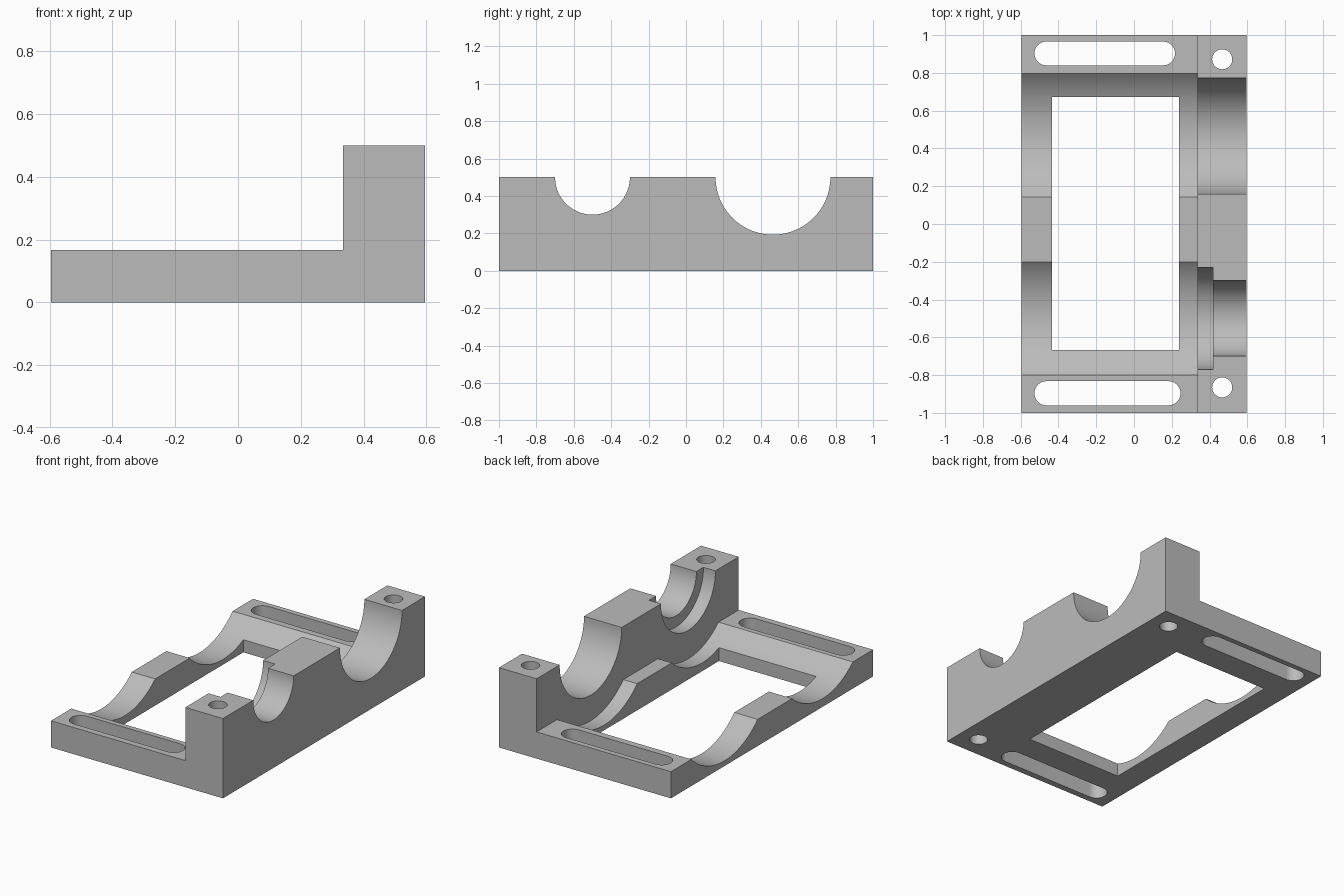
import bpy
import bmesh
import math
from mathutils import Matrix, Vector

cube = bpy.data.objects.get("Cube")
if cube:
    bpy.data.objects.remove(cube, do_unlink=True)

HALF_X, HALF_Y = 0.596, 1.0
WALL_X = 0.335            # inner face of the bearing wall
BASE_H, AXIS_Z = 0.167, 0.5


def prism(name, outline, direction):
    """Closed solid made by extruding a planar outline along a direction."""
    bm = bmesh.new()
    face = bm.faces.new([bm.verts.new(p) for p in outline])
    top = bmesh.ops.extrude_face_region(bm, geom=[face])["geom"]
    moved = [v for v in top if isinstance(v, bmesh.types.BMVert)]
    bmesh.ops.translate(bm, verts=moved, vec=Vector(direction))
    bmesh.ops.recalc_face_normals(bm, faces=bm.faces[:])
    mesh = bpy.data.meshes.new(name)
    bm.to_mesh(mesh)
    bm.free()
    obj = bpy.data.objects.new(name, mesh)
    bpy.context.collection.objects.link(obj)
    return obj


def arc(radius, start, end, steps):
    angles = [start + (end - start) * i / steps for i in range(steps + 1)]
    return [(radius * math.cos(a), radius * math.sin(a)) for a in angles]


def cross_bore(name, y, radius, x0, x1):
    """Round cutter lying along x, centred on the bearing axis."""
    ring = arc(radius, 0, math.tau, 96)[:-1]
    return prism(name, [(x0, y + a, AXIS_Z + b) for a, b in ring], (x1 - x0, 0, 0))


def slot(name, x0, x1, y, radius):
    """Upright cutter with rounded ends; a plain hole when x0 equals x1."""
    right = [(x1 + a, y + b, -0.1) for a, b in arc(radius, -math.pi / 2, math.pi / 2, 20)]
    left = [(x0 + a, y + b, -0.1) for a, b in arc(radius, math.pi / 2, 1.5 * math.pi, 20)]
    if x0 == x1:
        right, left = right[:-1], left[:-1]
    return prism(name, right + left, (0, 0, 0.8))


# L-shaped body: flat base with a tall bearing wall along the left side
profile = [(-HALF_X, 0), (HALF_X, 0), (HALF_X, AXIS_Z),
           (WALL_X, AXIS_Z), (WALL_X, BASE_H), (-HALF_X, BASE_H)]
body = prism("gearbox_bracket", [(x, -HALF_Y, z) for x, z in profile],
             (0, 2 * HALF_Y, 0))

cutters = []

# Wide gear clearance troughs across the base
for label, y, half_width in (("front", -0.5, 0.3), ("back", 0.47, 0.328)):
    radius = math.hypot(half_width, AXIS_Z - BASE_H)
    cutters.append(cross_bore(label + "_trough_cutter", y, radius, -0.8, WALL_X))

# Bearing seats in the wall: stepped at the front, plain at the back
cutters.append(cross_bore("front_recess_cutter", -0.5, 0.27, 0.25, 0.418))
cutters.append(cross_bore("front_bore_cutter", -0.5, 0.2, 0.25, 0.8))
cutters.append(cross_bore("back_bore_cutter", 0.465, 0.307, 0.25, 0.8))

# Rectangular window in the base
window = [(-0.434, -0.667), (0.239, -0.667), (0.239, 0.673), (-0.434, 0.673)]
cutters.append(prism("window_cutter", [(x, y, -0.1) for x, y in window], (0, 0, 0.5)))

# Mounting slots and bolt holes
cutters.append(slot("front_slot_cutter", -0.463, 0.182, -0.896, 0.064))
cutters.append(slot("back_slot_cutter", -0.464, 0.154, 0.903, 0.063))
for y in (-0.865, 0.872):
    cutters.append(slot("bolt_hole_cutter", 0.467, 0.467, y, 0.053))

# Apply every cut in turn
bpy.ops.object.select_all(action="DESELECT")
bpy.context.view_layer.objects.active = body
body.select_set(True)
for cutter in cutters:
    cutter.hide_render = True
    cut = body.modifiers.new(cutter.name, "BOOLEAN")
    cut.operation = "DIFFERENCE"
    cut.solver = "EXACT"
    cut.object = cutter
    bpy.ops.object.modifier_apply(modifier=cut.name)
    bpy.data.objects.remove(cutter, do_unlink=True)

# Plain grey finish
grey = bpy.data.materials.new("light_grey")
grey.use_nodes = True
colour = (0.5, 0.5, 0.5, 1)
grey.diffuse_color = colour
grey.node_tree.nodes["Principled BSDF"].inputs["Base Color"].default_value = colour
body.data.materials.clear()
body.data.materials.append(grey)

bpy.ops.object.shade_smooth_by_angle(angle=math.radians(25))
